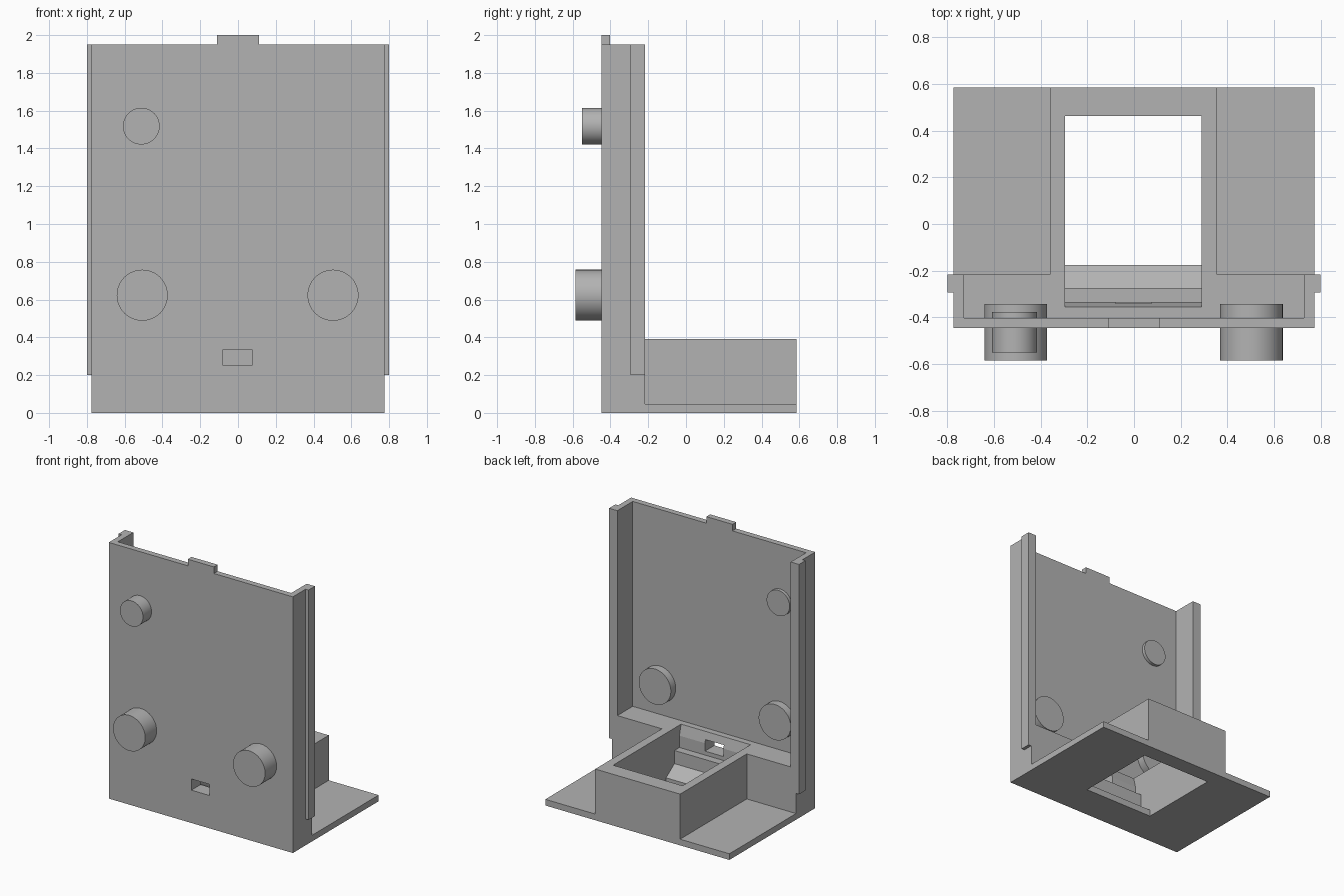
import bpy, bmesh, math
from mathutils import Matrix

if "Cube" in bpy.data.objects:
    bpy.data.objects.remove(bpy.data.objects["Cube"])

grey = bpy.data.materials.new("plain grey")
grey.diffuse_color = (0.45, 0.45, 0.45, 1)
grey.use_nodes = True
grey.node_tree.nodes["Principled BSDF"].inputs["Base Color"].default_value = grey.diffuse_color


def finish(name, bm):
    bmesh.ops.recalc_face_normals(bm, faces=bm.faces)
    mesh = bpy.data.meshes.new(name)
    bm.to_mesh(mesh)
    bm.free()
    mesh.materials.append(grey)
    ob = bpy.data.objects.new(name, mesh)
    bpy.context.collection.objects.link(ob)
    return ob


def prism(name, points, place, depth):
    """Extrude a flat outline; place() turns (a, b) into a 3D point."""
    bm = bmesh.new()
    face = bm.faces.new([bm.verts.new(place(a, b)) for a, b in points])
    ext = bmesh.ops.extrude_face_region(bm, geom=[face])
    verts = [v for v in ext["geom"] if isinstance(v, bmesh.types.BMVert)]
    bmesh.ops.translate(bm, verts=verts, vec=depth)
    return finish(name, bm)


def box(name, x0, x1, y0, y1, z0, z1):
    return prism(name, [(x0, y0), (x1, y0), (x1, y1), (x0, y1)],
                 lambda a, b: (a, b, z0), (0, 0, z1 - z0))


def combine(target, other, operation):
    mod = target.modifiers.new(operation.lower(), "BOOLEAN")
    mod.operation, mod.solver, mod.object = operation, "EXACT", other
    bpy.context.view_layer.objects.active = target
    bpy.ops.object.modifier_apply(modifier=mod.name)
    bpy.data.objects.remove(other)


def peg(name, x, z, radius, y0, y1):
    bm = bmesh.new()
    turn = Matrix.Translation((x, (y0 + y1) / 2, z)) @ Matrix.Rotation(math.pi / 2, 4, "X")
    bmesh.ops.create_cone(bm, cap_ends=True, segments=64, radius1=radius,
                          radius2=radius, depth=y1 - y0, matrix=turn)
    ob = finish(name, bm)
    bpy.ops.object.select_all(action="DESELECT")
    ob.select_set(True)
    bpy.context.view_layer.objects.active = ob
    bpy.ops.object.shade_smooth_by_angle(angle=math.radians(40))


FRONT, INNER, BACK = -0.447, -0.402, -0.217

# Upright panel with top tab
W = 0.775
panel = prism("mounting_panel",
              [(-W, 0), (W, 0), (W, 1.95), (0.11, 1.95), (0.11, 2), (-0.11, 2),
               (-0.11, 1.95), (-W, 1.95)],
              lambda a, b: (a, FRONT, b), (0, INNER - FRONT, 0))

# Side walls with outer guide rails
for s in (-1, 1):
    lo, hi = sorted((s * 0.73, s * W))
    combine(panel, box("side_wall", lo, hi, INNER, BACK, 0, 1.95), "UNION")
    lo, hi = sorted((s * W, s * 0.8))
    combine(panel, box("guide_rail", lo, hi, -0.293, BACK, 0.2, 1.95), "UNION")

# Lower block, foot plate and socket housing
combine(panel, box("lower_block", -0.73, 0.73, INNER, BACK, 0, 0.39), "UNION")
combine(panel, box("foot_plate", -W, W, BACK, 0.585, 0, 0.047), "UNION")
combine(panel, box("socket_housing", -0.36, 0.355, BACK, 0.585, 0.047, 0.39), "UNION")

# Socket opening with stepped front side
opening = prism("socket_cutter",
                [(-0.175, -0.1), (-0.175, 0.05), (-0.275, 0.12), (-0.275, 0.22),
                 (-0.335, 0.22), (-0.335, 0.31), (-0.355, 0.39), (-0.355, 0.5),
                 (0.463, 0.5), (0.463, -0.1)],
                lambda a, b: (-0.295, a, b), (0.585, 0, 0))
combine(panel, opening, "DIFFERENCE")

# Small latch slot through the front
combine(panel, box("slot_cutter", -0.08, 0.075, -0.6, -0.3, 0.25, 0.335), "DIFFERENCE")

# Round pegs passing through the panel
peg("lower_peg_left", -0.507, 0.623, 0.135, -0.585, -0.343)
peg("lower_peg_right", 0.503, 0.623, 0.135, -0.585, -0.343)
peg("upper_peg", -0.512, 1.518, 0.097, -0.55, -0.377)
